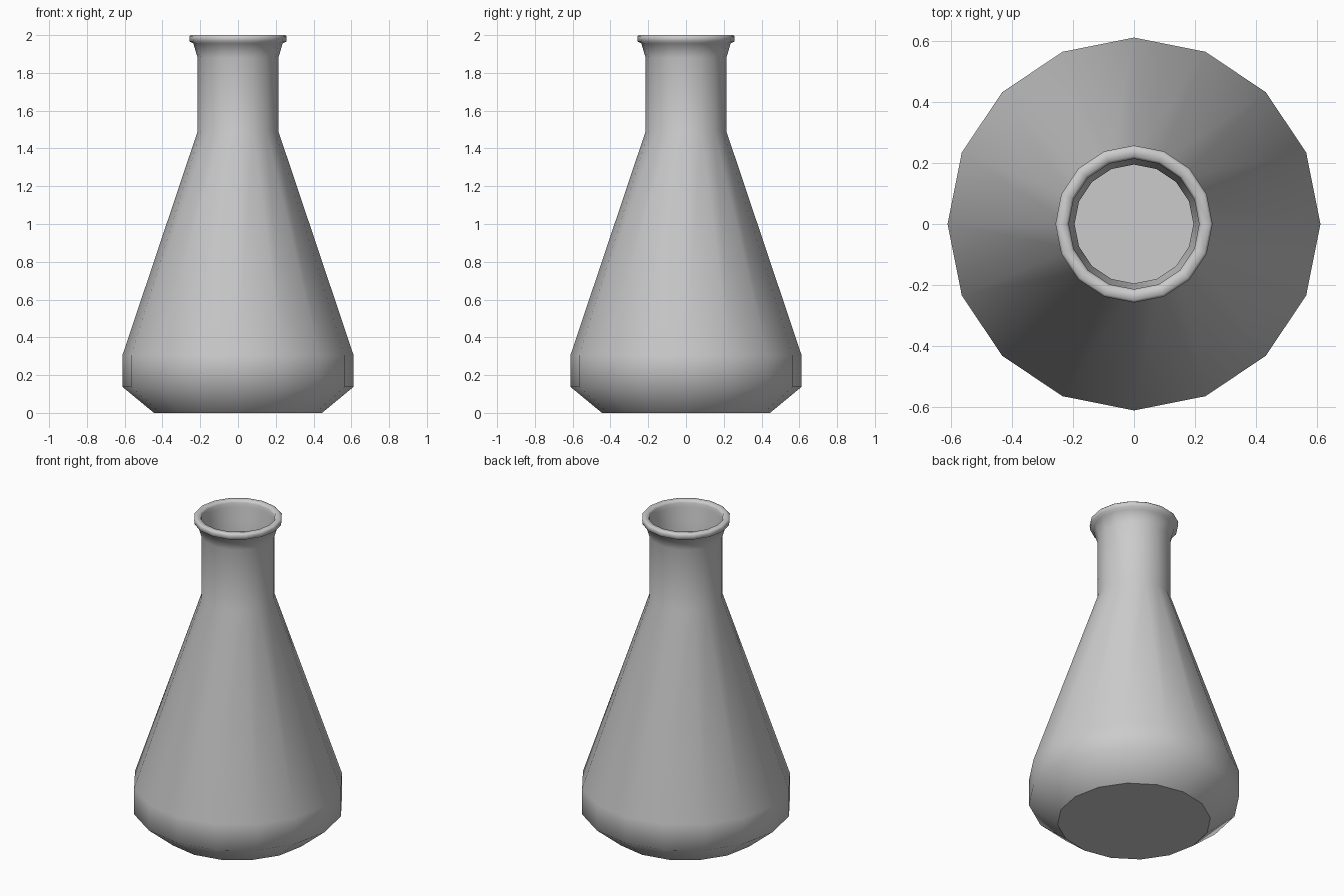
import bpy, bmesh, math

if "Cube" in bpy.data.objects:
    bpy.data.objects.remove(bpy.data.objects["Cube"])

SIDES = 16

# Half profile (radius, height): outer wall from base up, over the lip, then inner wall down
PROFILE = [
    (0.445, 0.0), (0.612, 0.138), (0.612, 0.305),      # base and belly
    (0.214, 1.49), (0.214, 1.88),                      # cone and neck
    (0.236, 1.955), (0.256, 1.966), (0.258, 1.992),    # flared lip
    (0.25, 2.0), (0.222, 2.0), (0.214, 1.985), (0.214, 1.96),
    (0.195, 1.88), (0.195, 1.49),                      # inner neck
    (0.592, 0.30), (0.592, 0.148), (0.438, 0.02),      # inner belly
]


def lathe(name, profile):
    bm = bmesh.new()
    rings = []
    for r, z in profile:
        rings.append([bm.verts.new((r * math.cos(2 * math.pi * i / SIDES),
                                    r * math.sin(2 * math.pi * i / SIDES), z))
                      for i in range(SIDES)])
    for a, b in zip(rings, rings[1:]):
        for i in range(SIDES):
            j = (i + 1) % SIDES
            bm.faces.new((a[i], a[j], b[j], b[i]))
    # outer and inner floor
    bm.faces.new(rings[0][::-1])
    bm.faces.new(rings[-1])
    bmesh.ops.recalc_face_normals(bm, faces=bm.faces)
    mesh = bpy.data.meshes.new(name)
    bm.to_mesh(mesh)
    bm.free()
    obj = bpy.data.objects.new(name, mesh)
    bpy.context.collection.objects.link(obj)
    return obj


flask = lathe("conical_flask", PROFILE)

# Smooth walls, flat floors
for p in flask.data.polygons:
    p.use_smooth = len(p.vertices) == 4
